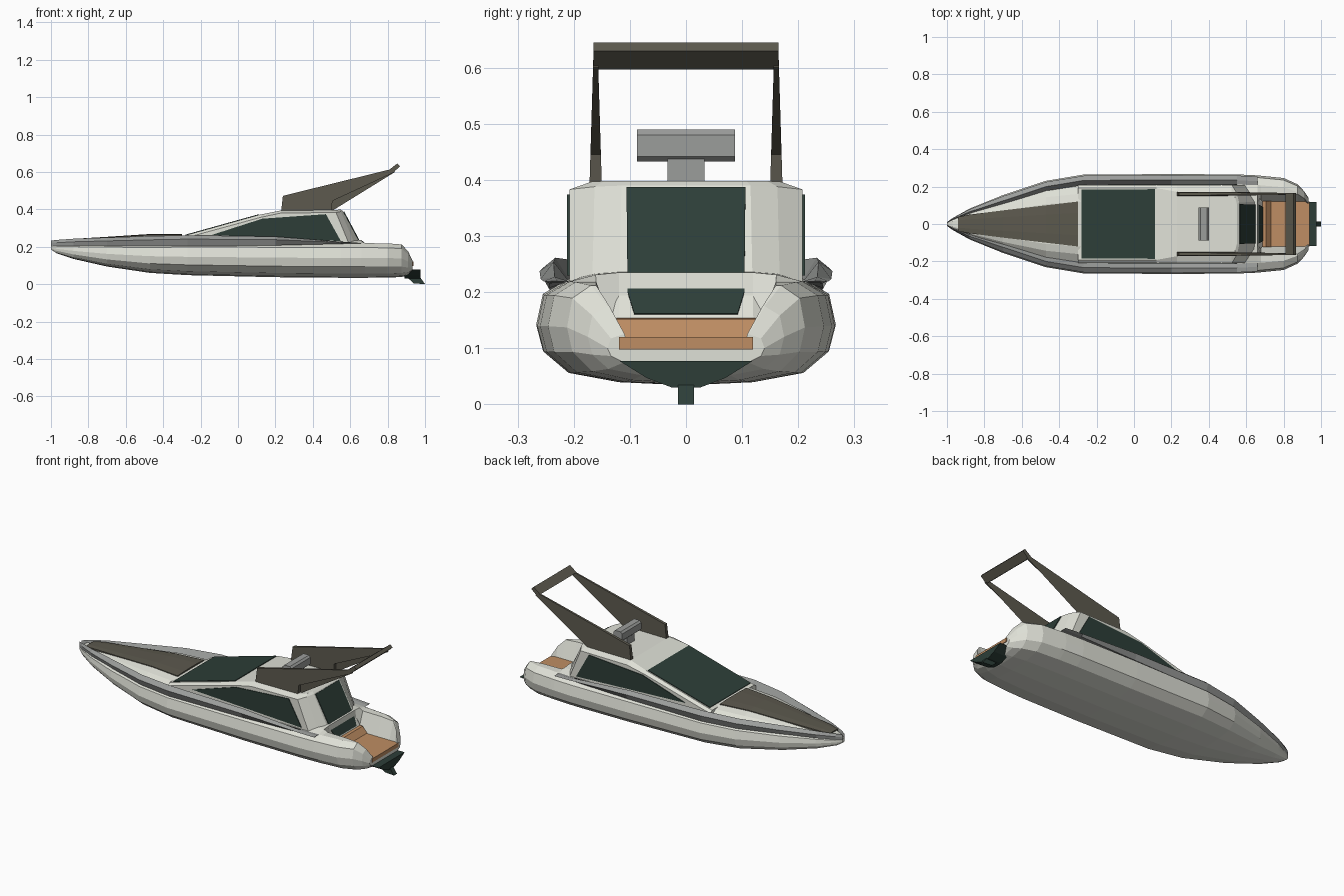
import bpy, bmesh
from mathutils import Vector

if "Cube" in bpy.data.objects:
    bpy.data.objects.remove(bpy.data.objects["Cube"])


def material(name, rgb):
    m = bpy.data.materials.new(name)
    m.diffuse_color = (*rgb, 1)
    m.use_nodes = True
    m.node_tree.nodes["Principled BSDF"].inputs["Base Color"].default_value = m.diffuse_color
    return m


WHITE = material("white_gelcoat", (0.74, 0.75, 0.68))
GREY = material("grey_trim", (0.33, 0.34, 0.33))
GLASS = material("dark_green_glass", (0.026, 0.048, 0.039))
OLIVE = material("olive_grey", (0.107, 0.1, 0.076))
TEAK = material("teak", (0.52, 0.27, 0.125))


def loft(name, rings, mat):
    """Skin a list of closed rings with equal point counts and cap both ends."""
    bm = bmesh.new()
    vs = [[bm.verts.new(p) for p in r] for r in rings]
    n = len(rings[0])
    for a, b in zip(vs, vs[1:]):
        for i in range(n):
            j = (i + 1) % n
            bm.faces.new((a[i], a[j], b[j], b[i]))
    bm.faces.new(vs[0])
    bm.faces.new(vs[-1])
    bmesh.ops.triangulate(bm, faces=[f for f in bm.faces if len(f.verts) > 4])
    bmesh.ops.recalc_face_normals(bm, faces=bm.faces[:])
    me = bpy.data.meshes.new(name)
    bm.to_mesh(me)
    bm.free()
    me.materials.append(mat)
    ob = bpy.data.objects.new(name, me)
    bpy.context.collection.objects.link(ob)
    return ob


def prism(name, xz, y0, y1, mat):
    """Side profile pulled across the width."""
    return loft(name, [[(x, y, z) for x, z in xz] for y in (y0, y1)], mat)


def plate(name, pts, mat, t=0.004):
    """Thin plate centred on a flat polygon."""
    p = [Vector(q) for q in pts]
    n = (p[1] - p[0]).cross(p[2] - p[0]).normalized() * t
    return loft(name, [[q - n for q in p], [q + n for q in p]], mat)


def mirror_ring(half):
    """Close a half section with its mirror image."""
    return half + [(x, -y, z) for x, y, z in reversed(half) if y > 1e-6]


def flip(rings, s):
    return [[(x, s * y, z) for x, y, z in r] for r in rings]


SIDES = (("left", -1), ("right", 1))

# Hull stations: x, half width, keel z, sheer z, deck centre z
stations = [
    (-1.0, .010, .185, .203, .207), (-.97, .032, .165, .206, .225),
    (-.88, .082, .135, .21, .235), (-.7, .155, .094, .213, .246),
    (-.47, .231, .06, .217, .261), (-.27, .264, .048, .22, .26),
    (.2, .267, .037, .221, .255), (.55, .265, .034, .219, .24),
    (.66, .26, .034, .219, .235), (.68, .258, .034, .219, .11),
    (.8, .246, .035, .218, .11), (.875, .212, .038, .212, .11),
    (.91, .175, .048, .175, .108), (.933, .14, .068, .125, .1)]
rings = []
for x, w, k, s, d in stations:
    section = [(0, 0), (.45, .03), (.79, .12), (.955, .32), (1, .57), (.955, .87), (.8, 1)]
    half = [(x, w * fy, k + (s - k) * fz) for fy, fz in section]
    if d > s:
        half += [(x, w * .62, s + (d - s) * .75), (x, w * .46, d), (x, 0, d)]
    else:
        half += [(x, min(.16, w * .78), s), (x, min(.12, w * .74), d), (x, 0, d)]
    rings.append(mirror_ring(half))
loft("hull", rings, WHITE)

# Outward leaning side rails, fading out towards the stern
height = {.2: .8, .55: .2, .66: .02}
rail = []
for x, w, k, s, d in stations[:9]:
    h = height.get(x, 1) * min(1, .6 + w)
    q = min(1, w / .15)
    rail.append([(x, w - dy * q, s + dz * h) for dy, dz in
                 ((.057, 0), (.031, .048), (.006, .024), (.022, -.02))])
for side, s in SIDES:
    loft("side_rail_" + side, flip(rail, s), GREY)

# Foredeck panel
loft("foredeck_panel", [mirror_ring([(x, w, z - .02), (x, w, z), (x, w * .5, z + .003)])
     for x, w, z in ((-.94, .038, .232), (-.88, .05, .239), (-.7, .073, .25),
                     (-.47, .1, .265), (-.3, .12, .265))], OLIVE)

# Cabin: bottom, shoulder and roof point of each section
cabin = [
    [(-.3, .208, .2), (-.3, .208, .242), (-.3, .192, .255)],
    [(.12, .208, .2), (.12, .208, .357), (.12, .192, .372)],
    [(.23, .208, .2), (.23, .208, .38), (.23, .172, .394)],
    [(.6, .208, .2), (.524, .208, .383), (.52, .168, .397)],
    [(.64, .168, .18), (.55, .163, .388), (.54, .145, .398)],
    [(.69, .12, .15), (.562, .115, .39), (.55, .108, .398)]]
loft("cabin", [mirror_ring(r) for r in cabin], WHITE)

# Windows
plate("windscreen", [(-.28, -.184, .2606), (.113, -.186, .37),
                     (.113, .186, .37), (-.28, .184, .2606)], GLASS)
plate("rear_door", [(.5645, -.106, .386), (.664, -.104, .199), (.685, -.092, .16),
                    (.685, .092, .16), (.664, .104, .199), (.5645, .106, .386)], GLASS)
for side, s in SIDES:
    plate("side_window_" + side, [(x, s * .208, z) for x, z in
          ((-.14, .263), (.13, .35), (.47, .374), (.55, .23), (.2, .247))], GLASS)

# Aft cockpit: teak platform and step
prism("swim_platform", [(.68, .098), (.68, .12), (.937, .12), (.937, .098)], -.119, .119, TEAK)
prism("cockpit_step", [(.66, .1), (.66, .157), (.705, .152), (.735, .118)], -.124, .124, TEAK)

# Stern drive
loft("stern_drive", [[(x, -.118, .077), (x, -.07, .047), (x, -.025, .03),
                      (x, .025, .03), (x, .07, .047), (x, .118, .077)]
                     for x in (.89, .975)], GLASS)
prism("drive_fin", [(.9, .04), (.94, .004), (1.0, 0), (.975, .035)], -.014, .014, GLASS)

# Radar arch: two swept plates and a crossbar
profile = [(.23, .385), (.24, .472), (.82, .615), (.84, .6), (.505, .445), (.5, .39)]
for side, s in SIDES:
    outer = [(x, .172 - (z - .39) * .03, z) for x, z in profile]
    inner = [(x, .150 + (z - .39) * .03, z) for x, z in profile]
    loft("arch_plate_" + side, flip([inner, outer], s), OLIVE)
prism("arch_crossbar", [(.81, .613), (.852, .645), (.866, .63), (.83, .597)], -.165, .165, OLIVE)

# Radar on the roof
prism("radar_post", [(.35, .39), (.35, .445), (.395, .445), (.395, .39)], -.033, .033, GREY)
prism("radar_bar", [(.345, .442), (.345, .48), (.355, .49), (.39, .49), (.4, .48),
                    (.4, .442), (.39, .433), (.355, .433)], -.087, .087, GREY)
